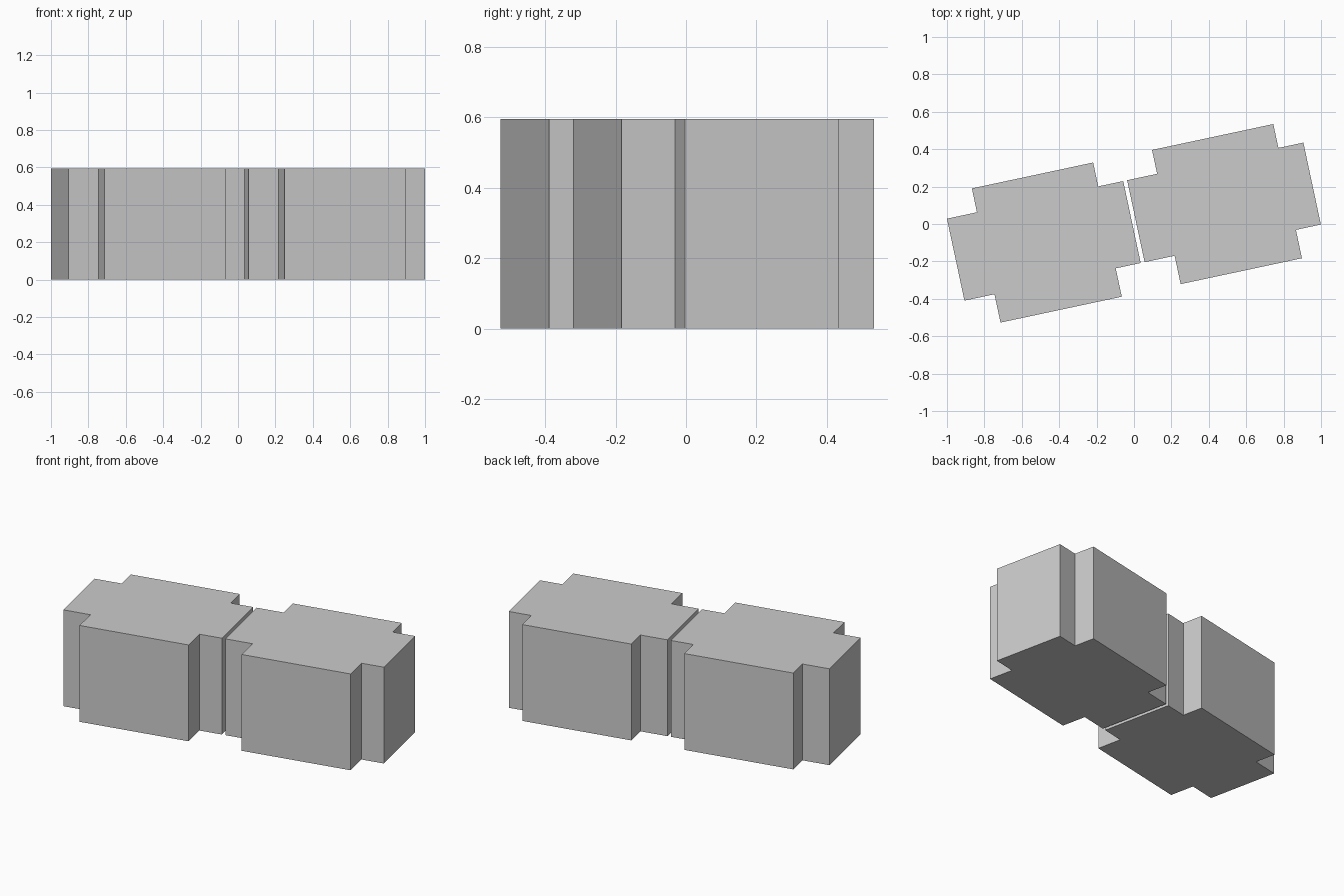
import bpy, bmesh, math
from mathutils import Matrix

if "Cube" in bpy.data.objects:
    bpy.data.objects.remove(bpy.data.objects["Cube"])

HEIGHT = 0.595
TILT = math.radians(12.05)
PITCH = 0.985
U0, U1, U2, U3 = -0.974, -0.81, -0.147, -0.0105   # stepped plan along the row
V0, V1, V2, V3 = -0.366, -0.211, 0.237, 0.3675    # stepped plan across the row

PLAN = [(U0, V1), (U1, V1), (U1, V0), (U2, V0), (U2, V1), (U3, V1),
        (U3, V2), (U2, V2), (U2, V3), (U1, V3), (U1, V2), (U0, V2)]


def block(name, shift):
    """Extrude the stepped plan into a tilted upright block."""
    bm = bmesh.new()
    base = bm.faces.new([bm.verts.new((u + shift, v, 0)) for u, v in PLAN])
    top = bmesh.ops.extrude_face_region(bm, geom=[base])
    verts = [g for g in top["geom"] if isinstance(g, bmesh.types.BMVert)]
    bmesh.ops.translate(bm, verts=verts, vec=(0, 0, HEIGHT))
    # the whole row is turned in plan
    bmesh.ops.transform(bm, verts=bm.verts,
                        matrix=Matrix.Translation((0.002, 0, 0)) @ Matrix.Rotation(TILT, 4, 'Z'))
    bmesh.ops.recalc_face_normals(bm, faces=bm.faces)
    mesh = bpy.data.meshes.new(name)
    bm.to_mesh(mesh)
    bm.free()
    obj = bpy.data.objects.new(name, mesh)
    bpy.context.collection.objects.link(obj)


# two identical neighbouring blocks with a narrow gap
for i, name in enumerate(("left_block", "right_block")):
    block(name, i * PITCH)
